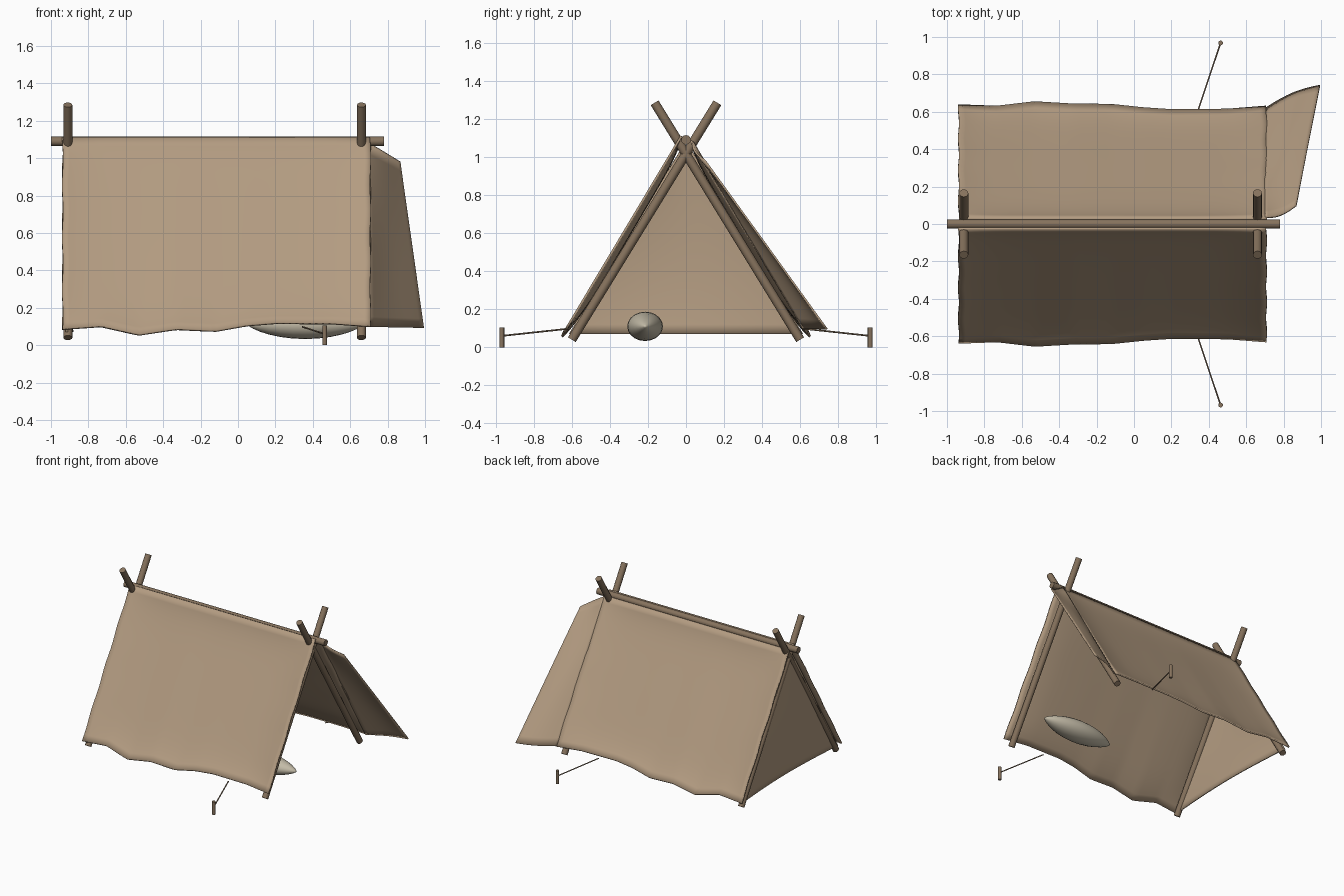
import bpy, bmesh
from math import sin, pi
from mathutils import Vector

if "Cube" in bpy.data.objects:
    bpy.data.objects.remove(bpy.data.objects["Cube"])


def material(name, col):
    m = bpy.data.materials.new(name)
    m.diffuse_color = (*col, 1)
    m.use_nodes = True
    m.node_tree.nodes["Principled BSDF"].inputs["Base Color"].default_value = m.diffuse_color
    return m


CANVAS = material("canvas", (0.45, 0.33, 0.22))
WOOD = material("wood", (0.24, 0.17, 0.11))
CREAM = material("cream", (0.55, 0.50, 0.39))


def finish(name, bm, mat):
    bmesh.ops.recalc_face_normals(bm, faces=bm.faces)
    me = bpy.data.meshes.new(name)
    bm.to_mesh(me)
    bm.free()
    me.materials.append(mat)
    ob = bpy.data.objects.new(name, me)
    bpy.context.collection.objects.link(ob)
    bpy.ops.object.select_all(action='DESELECT')
    bpy.context.view_layer.objects.active = ob
    ob.select_set(True)
    bpy.ops.object.shade_smooth_by_angle(angle=0.7)
    return ob


def rod(name, a, b, r1, r2=None, sides=12):
    a, b = Vector(a), Vector(b)
    d = b - a
    bm = bmesh.new()
    bmesh.ops.create_cone(bm, cap_ends=True, segments=sides, radius1=r1,
                          radius2=r2 or r1, depth=d.length)
    rot = d.to_track_quat('Z', 'Y')
    for v in bm.verts:
        v.co = rot @ v.co + (a + b) / 2
    return finish(name, bm, WOOD)


def sheet(name, f, nu, nv, thick=0.012):
    bm = bmesh.new()
    g = [[bm.verts.new(f(i / nu, j / nv)) for j in range(nv + 1)] for i in range(nu + 1)]
    for i in range(nu):
        for j in range(nv):
            bm.faces.new((g[i][j], g[i + 1][j], g[i + 1][j + 1], g[i][j + 1]))
    ob = finish(name, bm, CANVAS)
    mod = ob.modifiers.new("thickness", 'SOLIDIFY')
    mod.thickness = thick
    mod.offset = 0
    return ob


def lerp_table(t, x):
    for (x0, *p), (x1, *q) in zip(t, t[1:]):
        if x <= x1 + 1e-6:
            k = (x - x0) / (x1 - x0)
            return [m + (n - m) * k for m, n in zip(p, q)]
    return t[-1][1:]


# Ridge pole and crossed end poles
rod("ridge_pole", (-1.0, 0, 1.09), (0.78, 0, 1.09), 0.025)
for end, x in (("back", -0.91), ("front", 0.66)):
    for side, s in (("left", 1), ("right", -1)):
        rod(f"{end}_{side}_pole", (x, s * 0.60, 0.04), (x, -s * 0.165, 1.285), 0.024)

# Canvas roof sides: wavy hem given as x, outward distance, height
HEM = [(-0.94, 0.635, 0.085), (-0.73, 0.628, 0.10), (-0.53, 0.652, 0.055),
       (-0.33, 0.640, 0.085), (-0.12, 0.638, 0.075), (0.05, 0.620, 0.105),
       (0.20, 0.610, 0.117), (0.50, 0.612, 0.115), (0.71, 0.628, 0.10)]


def roof(s, top_y, top_z):
    def f(u, v):
        x = -0.938 + 1.646 * u
        yb, zb = lerp_table(HEM, x)
        sag = 0.028 * (1 - (2 * u - 1) ** 6) * (1 - (2 * v - 1) ** 6)
        y = top_y + (yb - top_y) * v - sag * 0.85
        z = top_z + (zb - top_z) * v - sag * 0.52
        return (x + 0.003 * sin(v * 23 + s), s * y, z)
    return f


sheet("roof_right", roof(-1, 0.024, 1.11), 48, 24)
sheet("roof_left", roof(1, 0.026, 1.085), 48, 24)


# Closed back wall
def back_wall(u, v):
    y = (2 * u - 1) * (0.615 - 0.60 * v)
    bow = sin(pi * u) * (0.03 * (1 - v) ** 4 - 0.015 * sin(pi * v))
    return (-0.915 + bow, y, 0.07 + 0.99 * v)


sheet("back_wall", back_wall, 20, 20)


# Door flap swung outward
def flap(u, v):
    inner = Vector((0.70, 0.035, 1.08)).lerp(Vector((0.70, 0.615, 0.10)), v)
    outer = Vector((0.868, 0.10, 0.98)).lerp(Vector((0.994, 0.74, 0.095)), v)
    p = inner.lerp(outer, u)
    p.y += 0.02 * sin(pi * u) * (2 * v - 1) + 0.02 * sin(pi * u) * sin(pi * v)
    return p


sheet("door_flap", flap, 12, 18, 0.01)

# Bedroll with pointed ends
bm = bmesh.new()
bmesh.ops.create_uvsphere(bm, u_segments=20, v_segments=14, radius=1)
for v in bm.verts:
    t = v.co.z
    k = (1 - t * t) ** 0.25 if abs(t) < 0.999 else 0
    v.co = Vector((0.36 + 0.31 * t, -0.215 + 0.094 * v.co.x * k, 0.11 + 0.077 * v.co.y * k))
finish("bedroll", bm, CREAM)

# Ground pegs and guy ropes
for side, s in (("left", 1), ("right", -1)):
    rod(f"{side}_peg", (0.463, s * 0.968, 0), (0.463, s * 0.968, 0.105), 0.013, sides=10)
    rod(f"{side}_guy_rope", (0.345, s * 0.615, 0.098), (0.463, s * 0.968, 0.06), 0.0045, sides=6)
